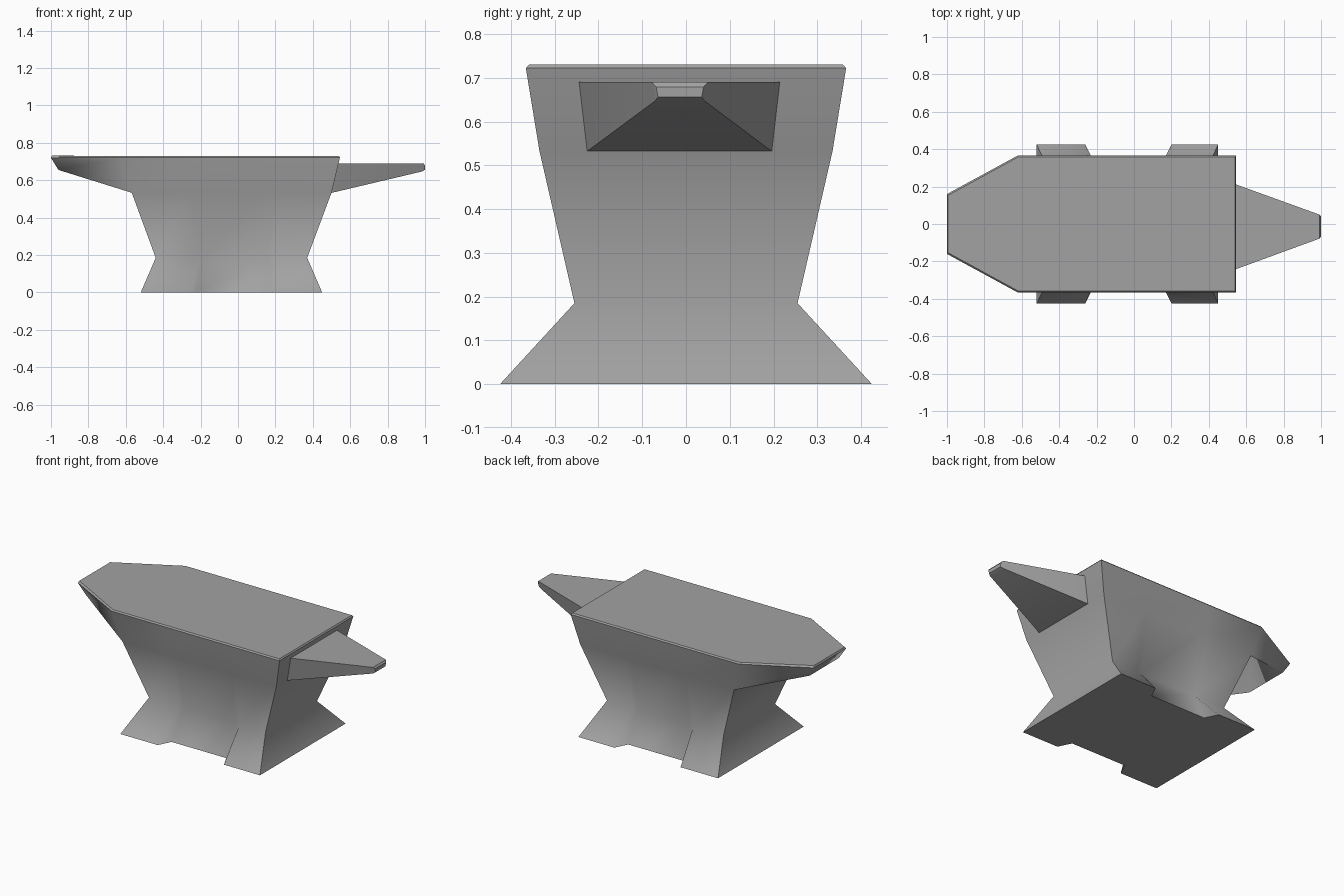
import bpy, bmesh, math

if "Cube" in bpy.data.objects:
    bpy.data.objects.remove(bpy.data.objects["Cube"], do_unlink=True)

iron = bpy.data.materials.new("grey iron")
iron.use_nodes = True
iron.diffuse_color = (0.36, 0.36, 0.36, 1)
iron.node_tree.nodes["Principled BSDF"].inputs["Base Color"].default_value = (0.36, 0.36, 0.36, 1)


def mirrored_ring(bm, half):
    """Closed ring: front points from left to right, then their mirror at the back."""
    front = [bm.verts.new((x, -y, z)) for x, y, z in half]
    back = [bm.verts.new((x, y, z)) for x, y, z in reversed(half)]
    return front + back


def bridge(bm, lower, upper):
    n = len(lower)
    return [bm.faces.new((lower[i], lower[(i + 1) % n], upper[(i + 1) % n], upper[i]))
            for i in range(n)]


def finish(bm, name, angle, flat):
    bmesh.ops.recalc_face_normals(bm, faces=bm.faces[:])
    for f in bm.faces:
        f.smooth = f not in flat
    for e in bm.edges:
        e.smooth = e.calc_face_angle(0) < math.radians(angle)
    mesh = bpy.data.meshes.new(name)
    bm.to_mesh(mesh)
    bm.free()
    mesh.materials.append(iron)
    obj = bpy.data.objects.new(name, mesh)
    bpy.context.collection.objects.link(obj)
    return obj


def level(z, left, right, y, notch_y, notch_xs):
    """Half section: outer corners with the recess between the feet."""
    a, b, c, d = notch_xs
    return [(left, y, z), (a, y, z), (b, notch_y, z),
            (c, notch_y, z), (d, y, z), (right, y, z)]


# Body: footed base, waist, flared shoulders
bm = bmesh.new()
base = mirrored_ring(bm, level(0, -0.52, 0.45, 0.425, 0.345, (-0.26, -0.22, 0.16, 0.2)))
waist = mirrored_ring(bm, level(0.185, -0.44, 0.37, 0.255, 0.25, (-0.23, -0.2, 0.16, 0.19)))
mid = (-0.24, -0.2, 0.16, 0.2)

# Upper levels reach out to the tapered heel at the left end
heel_ends = [(-0.96, 0.145, 0.655), (-1.0, 0.16, 0.72), (-0.995, 0.153, 0.731)]
sections = [level(0.533, -0.568, 0.5, 0.335, 0.335, mid),
            level(0.722, -0.622, 0.545, 0.366, 0.366, mid),
            level(0.73, -0.618, 0.539, 0.359, 0.359, mid)]
shoulder, rim, face = [mirrored_ring(bm, [end] + s) for end, s in zip(heel_ends, sections)]

bm.faces.new(base)
bridge(bm, base, waist)
bridge(bm, waist, shoulder[1:-1])
bm.faces.new((shoulder[0], shoulder[1], shoulder[-2], shoulder[-1]))
bridge(bm, shoulder, rim)
flat = bridge(bm, rim, face)
flat.append(bm.faces.new(face))
finish(bm, "anvil_body", 62, flat)

# Horn: tapered bar with a chamfered tip
bm = bmesh.new()


def horn_ring(x_low, x_high, z_low, z_high, half_low, half_high, y):
    return [bm.verts.new(p) for p in (
        (x_low, y - half_low, z_low), (x_low, y + half_low, z_low),
        (x_high, y + half_high, z_high), (x_high, y - half_high, z_high))]


rings = [horn_ring(0.49, 0.53, 0.53, 0.69, 0.214, 0.232, -0.015),
         horn_ring(0.985, 0.992, 0.647, 0.69, 0.057, 0.064, -0.014),
         horn_ring(1.0, 1.0, 0.656, 0.679, 0.05, 0.054, -0.014)]
flat = [bm.faces.new(rings[0])]
for low, high in zip(rings, rings[1:]):
    bridge(bm, low, high)
flat.append(bm.faces.new(rings[-1]))
finish(bm, "horn", 50, flat)
